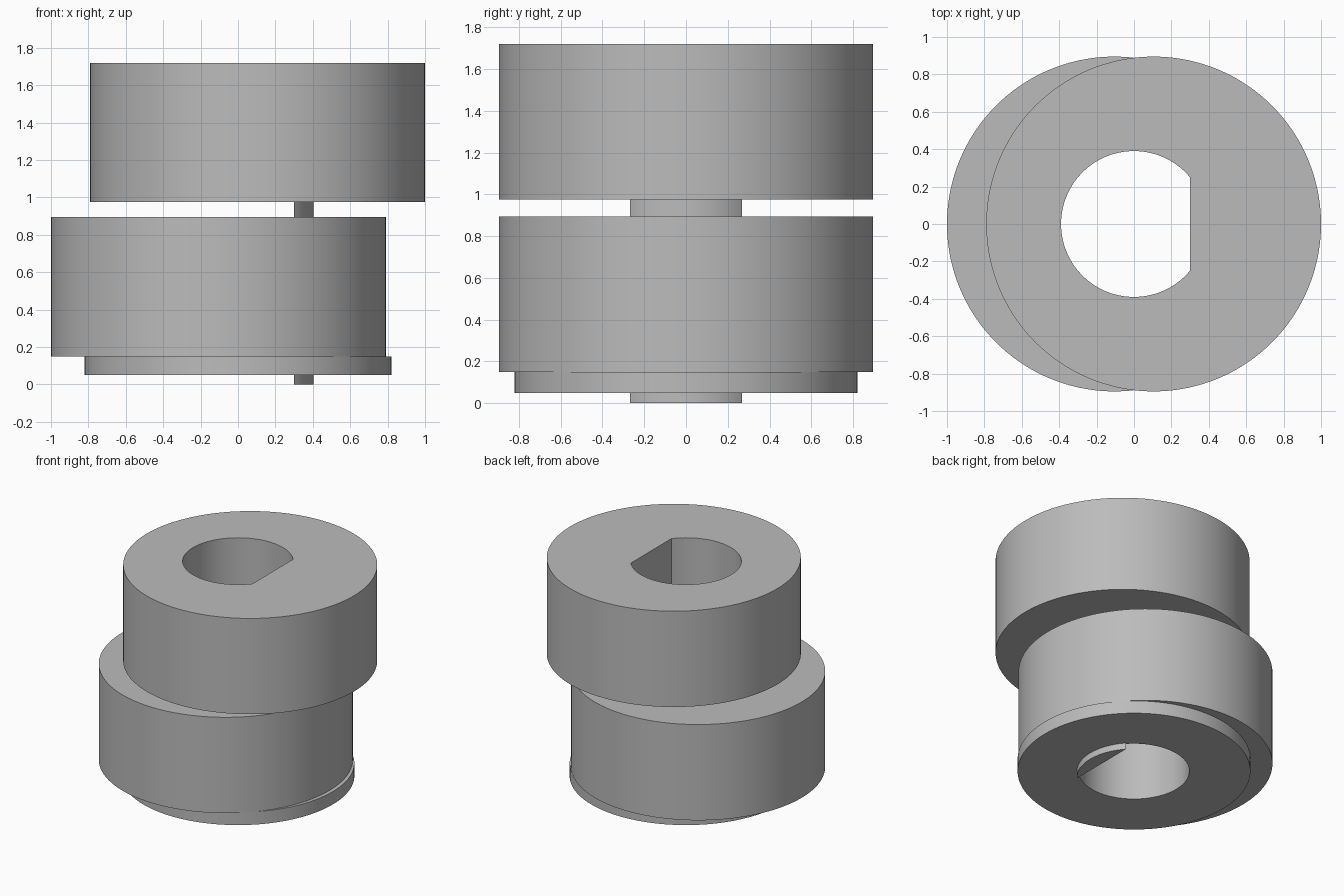
import bpy, bmesh, math
from mathutils import Vector

cube = bpy.data.objects.get("Cube")
if cube:
    bpy.data.objects.remove(cube, do_unlink=True)

GREY = (0.5, 0.5, 0.5, 1)
metal = bpy.data.materials.new("plain grey")
metal.use_nodes = True
metal.diffuse_color = GREY
metal.node_tree.nodes["Principled BSDF"].inputs["Base Color"].default_value = GREY

FLAT_X = 0.30        # flat side of the bore
BORE_R = 0.39
KEY_R = 0.403
DISC_R = 0.895
OFFSET = 0.105       # eccentric throw of each disc


def arc(radius, start, end, steps, cx=0.0):
    """Points along an arc, both ends included."""
    angles = [start + (end - start) * i / steps for i in range(steps + 1)]
    return [(cx + radius * math.cos(a), radius * math.sin(a)) for a in angles]


def circle(radius, cx):
    return arc(radius, 0, math.tau, 144, cx)[:-1]


def extrude_profile(name, loops, z0, z1):
    """Fill closed outlines (inner ones become holes) and raise them."""
    bm = bmesh.new()
    for points in loops:
        verts = [bm.verts.new((x, y, z0)) for x, y in points]
        for a, b in zip(verts, verts[1:] + verts[:1]):
            bm.edges.new((a, b))
    bmesh.ops.triangle_fill(bm, edges=bm.edges[:], use_beauty=True, normal=(0, 0, 1))
    result = bmesh.ops.extrude_face_region(bm, geom=bm.faces[:], use_keep_orig=True)
    top = [g for g in result["geom"] if isinstance(g, bmesh.types.BMVert)]
    bmesh.ops.translate(bm, verts=top, vec=Vector((0, 0, z1 - z0)))
    bmesh.ops.recalc_face_normals(bm, faces=bm.faces[:])
    mesh = bpy.data.meshes.new(name)
    bm.to_mesh(mesh)
    bm.free()
    mesh.materials.append(metal)
    obj = bpy.data.objects.new(name, mesh)
    bpy.context.collection.objects.link(obj)
    bpy.ops.object.select_all(action="DESELECT")
    obj.select_set(True)
    bpy.context.view_layer.objects.active = obj
    bpy.ops.object.shade_smooth_by_angle(angle=math.radians(30))


# D-shaped bore and the matching key segment
bore_angle = math.acos(FLAT_X / BORE_R)
bore = arc(BORE_R, bore_angle, math.tau - bore_angle, 96)
key_angle = math.acos(FLAT_X / KEY_R)
key = arc(KEY_R, -key_angle, key_angle, 32)

# Eccentric discs and the concentric collar below them
extrude_profile("upper_disc", [circle(DISC_R, OFFSET), bore], 0.975, 1.72)
extrude_profile("lower_disc", [circle(DISC_R, -OFFSET), bore], 0.15, 0.895)
extrude_profile("bottom_collar", [circle(0.82, 0), bore], 0.05, 0.15)

# Key exposed between the discs and under the collar
extrude_profile("middle_key", [key], 0.895, 0.975)
extrude_profile("bottom_key", [key], 0.0, 0.05)
